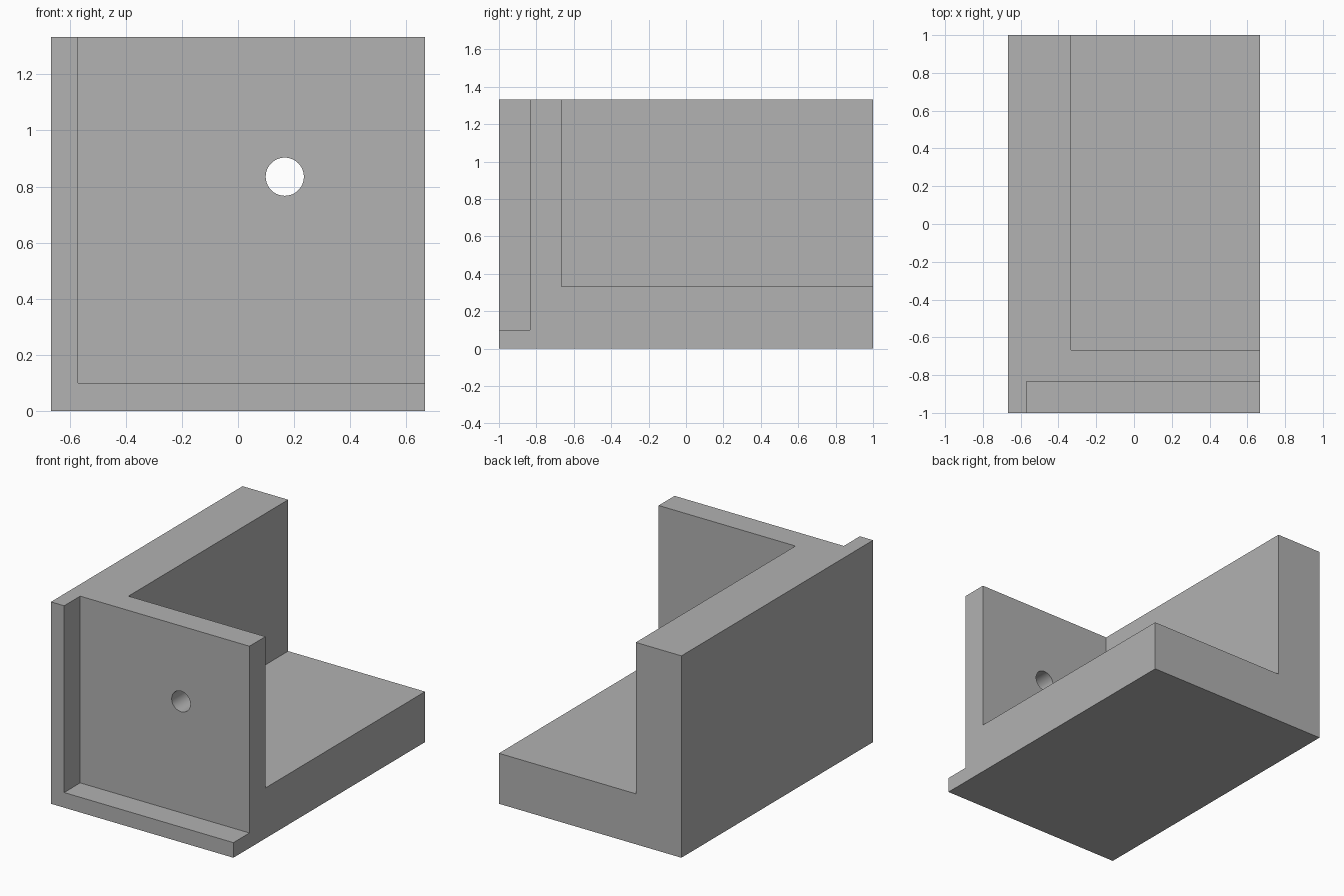
import bpy
import math

cube = bpy.data.objects.get("Cube")
if cube:
    bpy.data.objects.remove(cube, do_unlink=True)

# Single plain grey material
GREY = (0.445, 0.445, 0.445, 1)
grey = bpy.data.materials.new("plain grey")
grey.use_nodes = True
grey.diffuse_color = GREY
grey.node_tree.nodes["Principled BSDF"].inputs["Base Color"].default_value = GREY

W, L, H = 2 / 3, 1.0, 4 / 3   # half width, half length, height
OVER = 0.2                    # how far cutters reach past the block


def box(name, low, high):
    bpy.ops.mesh.primitive_cube_add(
        size=1, location=[(a + b) / 2 for a, b in zip(low, high)])
    obj = bpy.context.object
    obj.name = name
    obj.scale = [b - a for a, b in zip(low, high)]
    bpy.ops.object.transform_apply(location=True, rotation=False, scale=True)
    obj.data.materials.append(grey)
    return obj


# Solid block that becomes the bracket
bracket = box("corner_bracket", (-W, -L, 0), (W, L, H))

# Large pocket leaves the side wall, the base and the front wall
pocket = box("pocket_cutter", (-1 / 3, -2 / 3, 1 / 3), (W + OVER, L + OVER, H + OVER))

# Shallow recess leaves a thin lip on the left and bottom of the front
recess = box("recess_cutter", (-0.57, -L - OVER, 0.1), (W + OVER, -0.833, H + OVER))

# Round hole through the front wall
bpy.ops.mesh.primitive_cylinder_add(
    vertices=64, radius=0.068, depth=0.4,
    location=(1 / 6, -0.75, 0.835), rotation=(math.pi / 2, 0, 0))
hole = bpy.context.object
hole.name = "hole_cutter"
hole.data.materials.append(grey)

bpy.ops.object.select_all(action="DESELECT")
bracket.select_set(True)
bpy.context.view_layer.objects.active = bracket
for cutter in (pocket, recess, hole):
    cutter.hide_render = True
    mod = bracket.modifiers.new(cutter.name, "BOOLEAN")
    mod.operation = "DIFFERENCE"
    mod.solver = "EXACT"
    mod.object = cutter
    bpy.ops.object.modifier_apply(modifier=mod.name)
    bpy.data.objects.remove(cutter, do_unlink=True)

bpy.ops.object.shade_smooth_by_angle(angle=math.radians(30))
